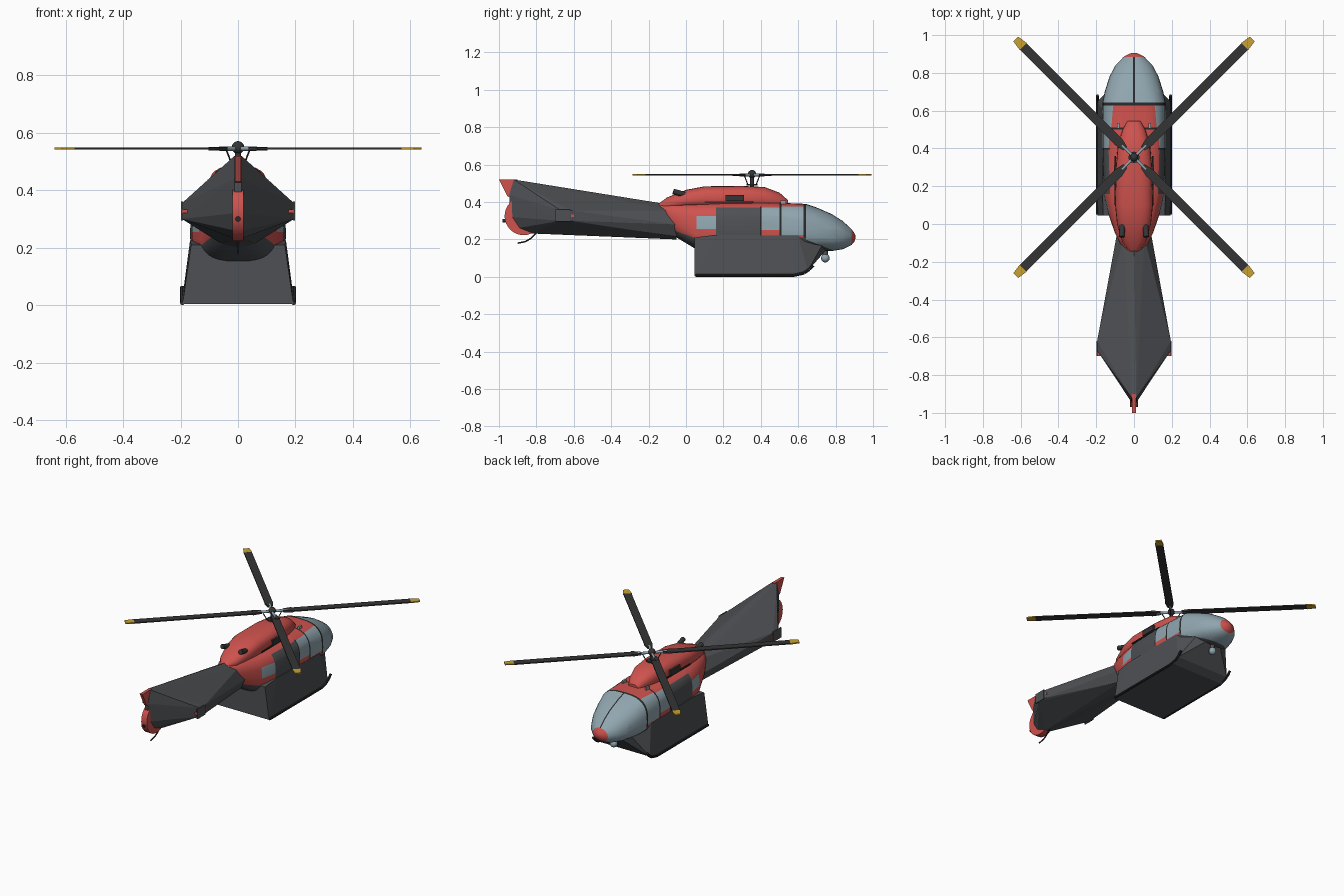
import bpy, bmesh, math
from mathutils import Vector, Matrix

if "Cube" in bpy.data.objects:
    bpy.data.objects.remove(bpy.data.objects["Cube"])

def material(name, rgb):
    m = bpy.data.materials.new(name)
    m.diffuse_color = (*rgb, 1)
    m.use_nodes = True
    m.node_tree.nodes["Principled BSDF"].inputs["Base Color"].default_value = m.diffuse_color
    return m

RED = material("red paint", (0.62, 0.085, 0.075))
GLASS = material("blue grey glass", (0.28, 0.38, 0.43))
GREY = material("dark grey", (0.075, 0.08, 0.087))
BLACK = material("black trim", (0.022, 0.022, 0.022))
BLADE = material("blade charcoal", (0.035, 0.035, 0.035))
YELLOW = material("yellow tip", (0.58, 0.36, 0.035))

def finish(name, bm, mats, smooth=None):
    bmesh.ops.recalc_face_normals(bm, faces=bm.faces)
    me = bpy.data.meshes.new(name)
    bm.to_mesh(me)
    bm.free()
    for m in mats:
        me.materials.append(m)
    ob = bpy.data.objects.new(name, me)
    bpy.context.collection.objects.link(ob)
    if smooth:
        bpy.ops.object.select_all(action='DESELECT')
        ob.select_set(True)
        bpy.context.view_layer.objects.active = ob
        bpy.ops.object.shade_smooth_by_angle(angle=math.radians(smooth))
    return ob

def box(name, lo, hi, mat):
    bm = bmesh.new()
    lo, hi = Vector(lo), Vector(hi)
    bmesh.ops.create_cube(bm, size=1, matrix=Matrix.Translation((lo + hi) / 2) @ Matrix.Diagonal((*(hi - lo), 1)))
    return finish(name, bm, [mat])

def rod(name, a, b, r, mat, r2=None, sides=12):
    bm = bmesh.new()
    a, b = Vector(a), Vector(b)
    mtx = Matrix.Translation((a + b) / 2) @ (b - a).to_track_quat('Z', 'Y').to_matrix().to_4x4()
    bmesh.ops.create_cone(bm, cap_ends=True, segments=sides, radius1=r, radius2=r if r2 is None else r2,
                          depth=(b - a).length, matrix=mtx)
    return finish(name, bm, [mat], 40)

def ball(name, c, r, mat):
    bm = bmesh.new()
    bmesh.ops.create_uvsphere(bm, u_segments=16, v_segments=10, radius=r, matrix=Matrix.Translation(c))
    return finish(name, bm, [mat], 40)

def hull(name, pts, mat):
    """Convex skin over points mirrored in x."""
    bm = bmesh.new()
    for x, y, z in pts:
        bm.verts.new((x, y, z))
        if x:
            bm.verts.new((-x, y, z))
    res = bmesh.ops.convex_hull(bm, input=bm.verts)
    bmesh.ops.delete(bm, geom=[v for v in bm.verts if not v.link_faces], context='VERTS')
    bmesh.ops.dissolve_limit(bm, angle_limit=0.01, verts=bm.verts, edges=bm.edges)
    return finish(name, bm, [mat])

def plate(name, outline, t, mat):
    """Vertical plate on the centre line from (y, z) outline."""
    bm = bmesh.new()
    f = bm.faces.new([bm.verts.new((-t / 2, y, z)) for y, z in outline])
    ext = bmesh.ops.extrude_face_region(bm, geom=[f])
    bmesh.ops.translate(bm, vec=(t, 0, 0), verts=[v for v in ext['geom'] if isinstance(v, bmesh.types.BMVert)])
    return finish(name, bm, [mat])

def loft(stations, n_pts=32):
    """Superellipse rings (y, z_low, z_high, half_width, power, widest fraction)."""
    bm = bmesh.new()
    rings = []
    for y, zb, zt, w, p, k in stations:
        zc = zb + (zt - zb) * k
        ring = []
        for i in range(n_pts):
            a = 2 * math.pi * i / n_pts
            c, s = math.cos(a), math.sin(a)
            h = (zt - zc) if s > 0 else (zc - zb)
            ring.append(bm.verts.new((w * math.copysign(abs(c) ** (2 / p), c), y,
                                      zc + h * math.copysign(abs(s) ** (2 / p), s))))
        rings.append(ring)
    for r, q in zip(rings, rings[1:]):
        for i in range(n_pts):
            j = (i + 1) % n_pts
            bm.faces.new((r[i], r[j], q[j], q[i]))
    bm.faces.new(rings[0])
    bm.faces.new(rings[-1])
    return bm

# Fuselage: lofted shell, cut along window lines, coloured by region
bm = loft([(-.16, .345, .385, .022, 2, .5), (-.1, .275, .40, .075, 2.2, .5), (-.05, .21, .40, .10, 2.5, .5),
           (.05, .15, .40, .135, 2.8, .42), (.16, .145, .40, .16, 3.1, .4), (.4, .145, .40, .167, 3.2, .4),
           (.64, .145, .39, .167, 3, .4), (.7, .14, .37, .155, 2.6, .42), (.78, .138, .335, .13, 2.3, .45),
           (.84, .148, .297, .098, 2.1, .45), (.885, .17, .255, .055, 2, .48), (.9, .188, .235, .028, 2, .5),
           (.906, .205, .22, .008, 2, .5)])
cuts = [((0, y, 0), (0, 1, 0)) for y in (.055, .16, .395, .403, .5, .51, .628, .642, .885)]
cuts += [((0, 0, z), (0, 0, 1)) for z in (.21, .225, .25, .255, .325, .37, .375)]
cuts += [((x, 0, 0), (1, 0, 0)) for x in (-.004, .004)]
cuts += [((0, .64, .2), (0, .4, 1)), ((0, -.1, .26), (0, .35, 1))]
for co, no in cuts:
    bmesh.ops.bisect_plane(bm, geom=bm.verts[:] + bm.edges[:] + bm.faces[:], plane_co=co, plane_no=no, dist=1e-5)

def region(c):
    x, y, z = c
    if y > .885:
        return 0
    if y > .642:
        if z < .2 - (y - .64) * .4:
            return 2
        return 3 if abs(x) < .004 and z > .24 else 1
    if y < .055:
        return 2 if z < .26 - (y + .1) * .35 else 0
    if z < .21:
        return 2
    if y > .628 or .5 < y < .51 or (.395 < y < .403 and z < .375):
        return 3
    if y > .51:
        return 1 if .225 < z < .375 else 0
    if y > .403:
        return 1 if .25 < z < .37 else 0
    if y > .16:
        return 2 if z < .37 else 0
    return 1 if .255 < z < .325 else 0

for f in bm.faces:
    f.material_index = region(f.calc_center_median())
finish("fuselage", bm, [RED, GLASS, GREY, BLACK], 35)

# Engine cowling on the roof
bm = loft([(-.155, .36, .385, .015, 2, .5), (-.1, .36, .425, .06, 2.3, .4), (0, .37, .465, .09, 2.6, .4),
           (.1, .37, .484, .10, 2.8, .4), (.3, .37, .486, .096, 2.8, .4), (.42, .37, .48, .085, 2.6, .4),
           (.5, .37, .45, .06, 2.4, .4), (.545, .37, .41, .035, 2.4, .4)], 24)
finish("engine_cowling", bm, [RED], 35)

# Tail boom skin, from rounded root out to stabiliser tips and fin
hull("tail_boom", [(0, -.05, .2), (.06, -.05, .215), (.09, -.05, .28), (.055, -.07, .355), (0, -.08, .385),
                   (.195, -.62, .30), (.195, -.62, .355), (.195, -.67, .30), (.195, -.67, .355),
                   (.012, -.92, .52), (.012, -.945, .44), (.012, -.94, .32), (.012, -.90, .26), (.012, -.83, .232)], GREY)
plate("tail_fin_tip", [(-1, .52), (-.9, .52), (-.92, .42), (-.955, .43)], .02, RED)
rod("tail_rotor_shroud", (-.02, -.868, .325), (.02, -.868, .325), .102, RED, sides=32)
rod("tail_light", (0, -.965, .3), (0, -.98, .3), .01, BLACK)
for a, b in (((0, -.80, .235), (0, -.83, .205)), ((0, -.83, .205), (0, -.86, .188)), ((0, -.86, .188), (0, -.9, .18))):
    rod("tail_skid", a, b, .004, BLACK, sides=8)

# Landing gear skin between the skids
hull("landing_gear_skin", [(.193, .045, .004), (.193, .6, .004), (.193, .65, .03), (.163, .045, .21), (.167, .16, .225),
                           (.167, .6, .22), (.1, .745, .2), (.05, .755, .15)], GREY)

for s, side in ((1, "right_"), (-1, "left_")):
    # Stabiliser and end plate
    box(side + "stabiliser", (min(s * .14, s * .194), -.7, .32), (max(s * .14, s * .194), -.6, .333), RED)
    box(side + "end_plate", (min(s * .192, s * .199), -.7, .295), (max(s * .192, s * .199), -.62, .36), GREY)
    # Skid tube with turned-up toe
    path = [(.05, .008), (.58, .008), (.63, .02), (.66, .04), (.68, .062)]
    for (y1, z1), (y2, z2) in zip(path, path[1:]):
        rod(side + "skid", (s * .194, y1, z1), (s * .194, y2, z2), .008, BLACK, sides=8)
    # Exhaust, intake, cowling seam and roof probe
    rod(side + "exhaust", (s * .06, 0, .438), (s * .066, -.068, .456), .015, BLADE)
    box(side + "intake", (s * .099 - .008, .21, .405), (s * .099 + .008, .31, .438), BLADE)
    box(side + "cowling_seam", (s * .1 - .004, .1, .397), (s * .1 + .004, .36, .404), BLACK)
    box(side + "roof_probe", (s * .083 - .006, .505, .39), (s * .083 + .006, .535, .408), GLASS)

# Belly camera
rod("camera_mount", (0, .745, .145), (0, .745, .105), .014, GREY)
ball("belly_camera", (0, .745, .1), .023, GLASS)

# Rotor mast, hub and swash links
HUB = Vector((0, .353, .545))
rod("rotor_mast", (0, .353, .46), HUB, .011, BLADE)
rod("swash_plate", (0, .353, .488), (0, .353, .497), .03, BLADE)
ball("rotor_hub", HUB + Vector((0, 0, .004)), .022, BLADE)

def blade(name, r0, r1, w0, w1, ang, t, mat):
    bm = bmesh.new()
    f = bm.faces.new([bm.verts.new((r, w, -t / 2)) for r, w in ((r0, -w0), (r1, -w1), (r1, w1), (r0, w0))])
    ext = bmesh.ops.extrude_face_region(bm, geom=[f])
    bmesh.ops.translate(bm, vec=(0, 0, t), verts=[v for v in ext['geom'] if isinstance(v, bmesh.types.BMVert)])
    bm.transform(Matrix.Translation(HUB) @ Matrix.Rotation(ang, 4, 'Z'))
    return finish(name, bm, [mat])

# Four main blades with yellow tips
for i in range(4):
    ang = math.radians(45 + 90 * i)
    d = Vector((math.cos(ang), math.sin(ang), 0))
    rod("blade_grip", HUB, HUB + d * .09, .008, GLASS)
    blade("blade_root", .065, .12, .014, .026, ang, .012, BLADE)
    blade("main_blade", .11, .83, .024, .024, ang, .007, BLADE)
    blade("blade_tip", .83, .885, .026, .018, ang, .0075, YELLOW)
    rod("pitch_link", HUB + d * .03 - Vector((0, 0, .055)), HUB + d * .06, .003, BLADE, sides=6)
